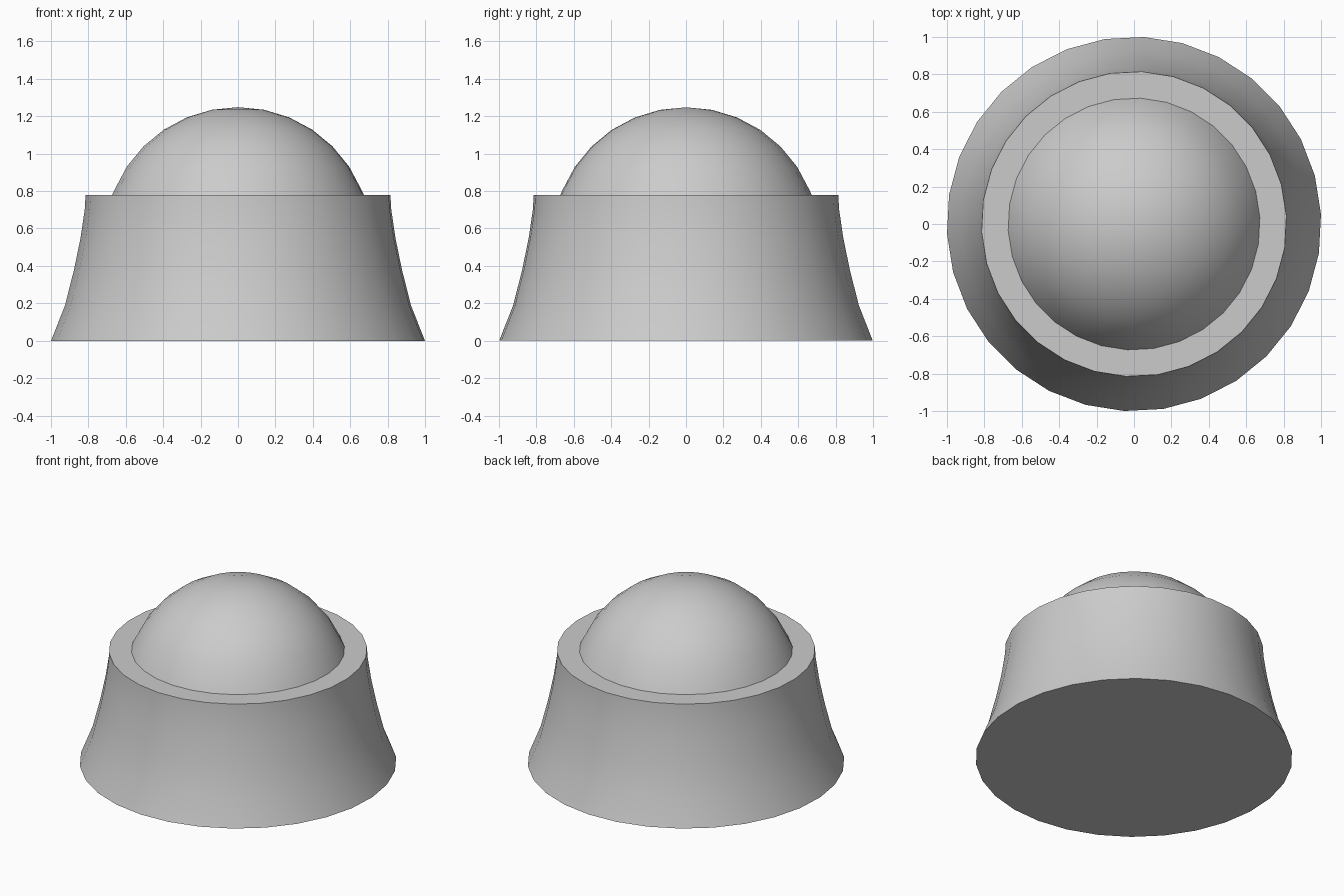
import bpy
import bmesh
from math import sin, cos, pi, radians

SIDES = 30
RIM_Z = 0.78
RIM_IN = 0.673
DOME_R = 0.715
DOME_Z = 0.533

cube = bpy.data.objects.get("Cube")
if cube:
    bpy.data.objects.remove(cube, do_unlink=True)

grey = bpy.data.materials.new("plain grey")
grey.use_nodes = True
grey.diffuse_color = (0.6, 0.6, 0.6, 1)
grey.node_tree.nodes["Principled BSDF"].inputs["Base Color"].default_value = (0.6, 0.6, 0.6, 1)


def revolve(name, profile, cap_bottom=False):
    """Turn a (radius, height) profile around z; radius 0 makes a pole."""
    bm = bmesh.new()
    rings = []
    for r, z in profile:
        if r == 0:
            rings.append([bm.verts.new((0, 0, z))] * SIDES)
            continue
        angles = [2 * pi * i / SIDES + radians(3) for i in range(SIDES)]
        rings.append([bm.verts.new((r * cos(a), r * sin(a), z)) for a in angles])
    for low, high in zip(rings, rings[1:]):
        for i in range(SIDES):
            j = (i + 1) % SIDES
            corners = [low[i], low[j], high[j], high[i]]
            bm.faces.new(list(dict.fromkeys(corners)))
    if cap_bottom:
        bm.faces.new(rings[0][::-1])
    mesh = bpy.data.meshes.new(name)
    bm.to_mesh(mesh)
    bm.free()
    mesh.materials.append(grey)
    obj = bpy.data.objects.new(name, mesh)
    bpy.context.collection.objects.link(obj)
    bpy.ops.object.select_all(action="DESELECT")
    obj.select_set(True)
    bpy.context.view_layer.objects.active = obj
    bpy.ops.object.shade_smooth_by_angle(angle=radians(30))
    return obj


# Flared base with a flat rim
revolve("flared_base", [(1, 0), (0.925, 0.19), (0.877, 0.38), (0.842, 0.55),
                        (0.82, 0.70), (0.815, RIM_Z), (RIM_IN, RIM_Z)], cap_bottom=True)

# Dome rising out of the rim
arc = [radians(11.25 * k) for k in range(6, -1, -1)]
dome = [(RIM_IN, RIM_Z)] + [(DOME_R * sin(a), DOME_Z + DOME_R * cos(a)) for a in arc]
revolve("dome", dome)
